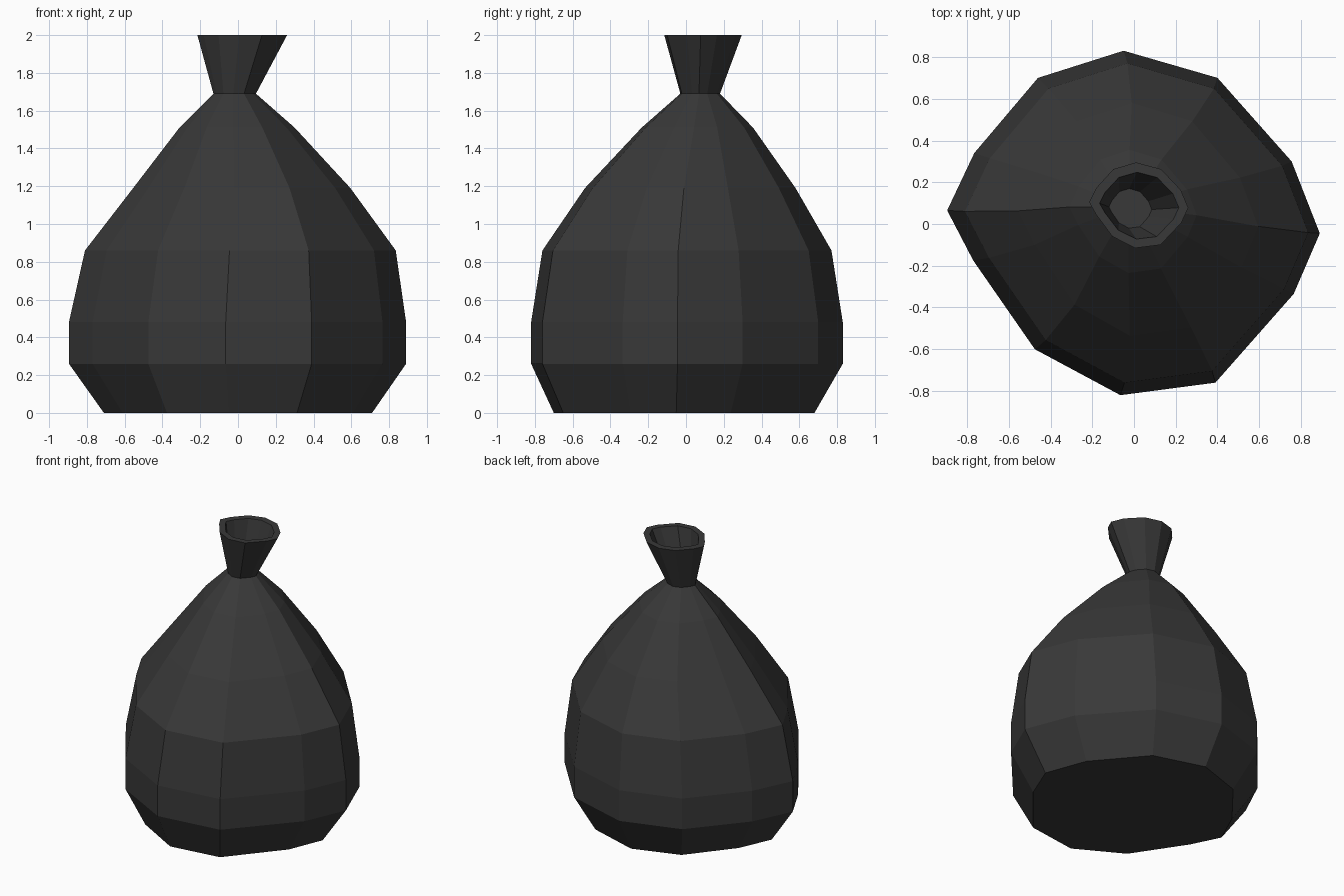
import bpy, bmesh

if "Cube" in bpy.data.objects:
    bpy.data.objects.remove(bpy.data.objects["Cube"])

# Lumpy twelve-sided plan outline at the widest height
OUTLINE = [(-0.05, 0.83), (0.40, 0.70), (0.755, 0.30), (0.89, -0.045),
           (0.765, -0.335), (0.39, -0.76), (-0.065, -0.82), (-0.475, -0.60),
           (-0.77, -0.175), (-0.895, 0.065), (-0.765, 0.34), (-0.46, 0.70)]

# Levels: z, x min, x max, y min, y max
BODY = [(0.00, -0.71, 0.71, -0.70, 0.68),
        (0.26, -0.895, 0.89, -0.82, 0.83),
        (0.48, -0.895, 0.89, -0.82, 0.83),
        (0.86, -0.81, 0.835, -0.76, 0.77),
        (1.19, -0.555, 0.595, -0.535, 0.58),
        (1.51, -0.31, 0.30, -0.235, 0.355),
        (1.69, -0.13, 0.095, -0.03, 0.18)]
NECK = [(2.00, -0.215, 0.26, -0.115, 0.295),      # outer lip
        (2.00, -0.165, 0.215, -0.072, 0.248),     # inner lip
        (1.70, -0.12, 0.085, -0.02, 0.17)]        # tied-off floor inside


def ring(bm, level):
    z, x0, x1, y0, y1 = level
    verts = []
    for x, y in OUTLINE:
        u = (x + 0.895) / 1.785
        v = (y + 0.82) / 1.65
        verts.append(bm.verts.new((x0 + u * (x1 - x0), y0 + v * (y1 - y0), z)))
    return verts


def loft(name, levels, cap_start, cap_end):
    bm = bmesh.new()
    rings = [ring(bm, lv) for lv in levels]
    n = len(OUTLINE)
    for a, b in zip(rings, rings[1:]):
        for i in range(n):
            j = (i + 1) % n
            bm.faces.new((a[j], a[i], b[i], b[j]))
    if cap_start:
        bm.faces.new(rings[0])
    if cap_end:
        bm.faces.new(rings[-1][::-1])
    mesh = bpy.data.meshes.new(name)
    bm.to_mesh(mesh)
    bm.free()
    mesh.materials.append(cloth)
    obj = bpy.data.objects.new(name, mesh)
    bpy.context.collection.objects.link(obj)
    return obj


cloth = bpy.data.materials.new("dark_plastic")
cloth.diffuse_color = (0.04, 0.04, 0.04, 1)
cloth.use_nodes = True
cloth.node_tree.nodes["Principled BSDF"].inputs["Base Color"].default_value = cloth.diffuse_color

# Full sack, open at the pinched neck
loft("bag_body", BODY, True, False)

# Flared mouth above the knot, with a thick lip and hollow inside
loft("bag_mouth", [BODY[-1]] + NECK, False, True)
